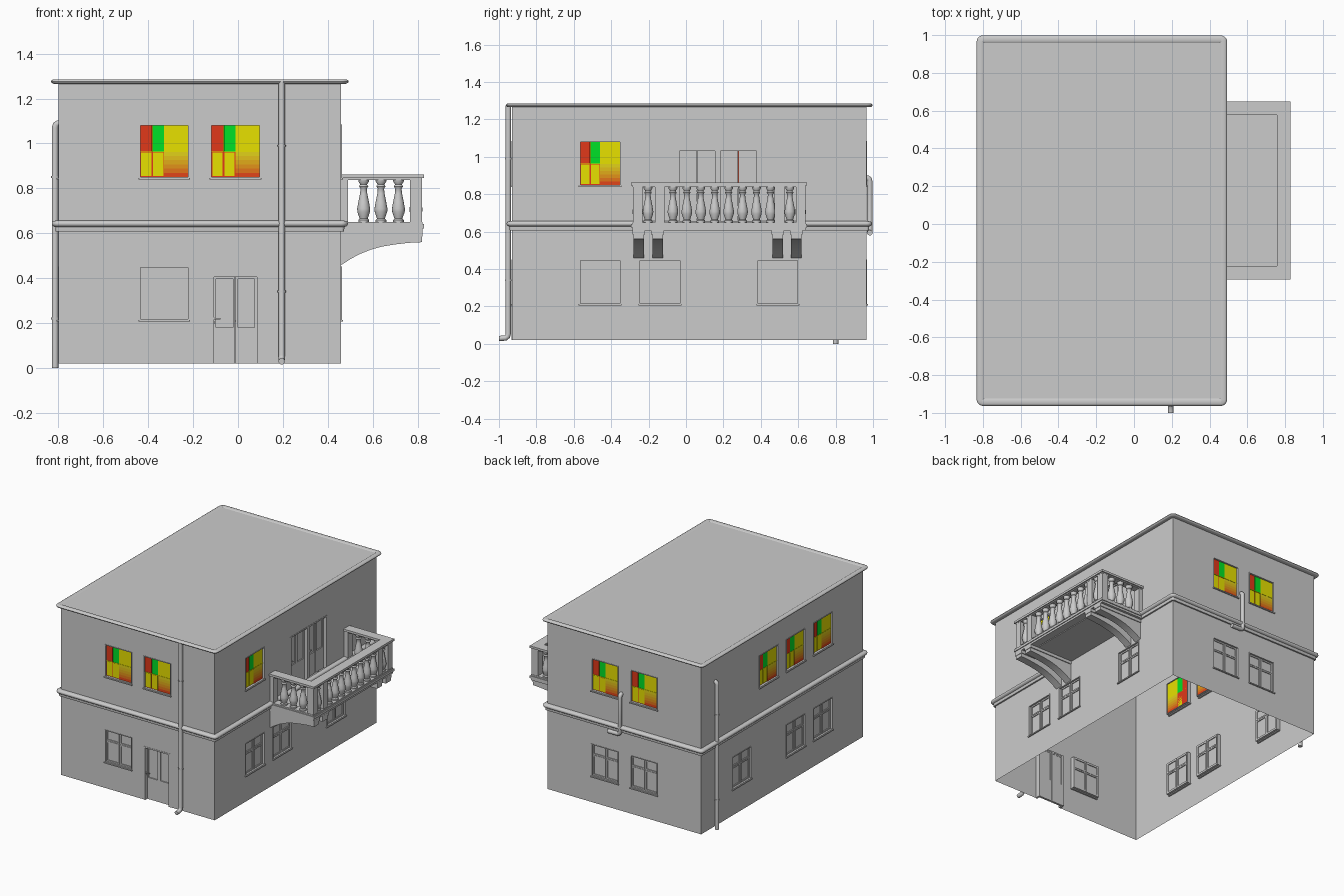
import bpy, bmesh, math
from mathutils import Matrix, Vector

if "Cube" in bpy.data.objects:
    bpy.data.objects.remove(bpy.data.objects["Cube"])

X0, X1, Y0, Y1 = -0.80, 0.46, -0.93, 0.965    # wall planes
ZB, ZT = 0.02, 1.28


def finish(name, bm, mats=(), smooth=False, recalc=True):
    if recalc:
        bmesh.ops.recalc_face_normals(bm, faces=bm.faces)
    me = bpy.data.meshes.new(name)
    bm.to_mesh(me)
    bm.free()
    for m in mats:
        me.materials.append(m)
    return place(name, me, Matrix(), smooth)


def place(name, me, M, smooth=False):
    ob = bpy.data.objects.new(name, me)
    bpy.context.collection.objects.link(ob)
    ob.matrix_world = M
    if smooth:
        bpy.ops.object.select_all(action='DESELECT')
        ob.select_set(True)
        bpy.context.view_layer.objects.active = ob
        bpy.ops.object.shade_smooth_by_angle(angle=math.radians(40))
    return ob


def box(bm, x0, x1, y0, y1, z0, z1, mi=0):
    M = Matrix.Translation(((x0+x1)/2, (y0+y1)/2, (z0+z1)/2)) @ Matrix.Diagonal((x1-x0, y1-y0, z1-z0, 1))
    r = bmesh.ops.create_cube(bm, size=1, matrix=M)
    for f in {f for v in r['verts'] for f in v.link_faces}:
        f.material_index = mi


def border(bm, x0, x1, z0, z1, t, y0, y1, mi=0):
    box(bm, x0, x0+t, y0, y1, z0, z1, mi)
    box(bm, x1-t, x1, y0, y1, z0, z1, mi)
    box(bm, x0+t, x1-t, y0, y1, z0, z0+t, mi)
    box(bm, x0+t, x1-t, y0, y1, z1-t, z1, mi)


def mat(name, r, g, b):
    m = bpy.data.materials.new(name)
    m.diffuse_color = (r, g, b, 1)
    m.use_nodes = True
    m.node_tree.nodes["Principled BSDF"].inputs["Base Color"].default_value = m.diffuse_color
    return m


# window and door meshes: x along the wall, -y outwards
W, H = 0.222, 0.24
grey = mat("grey", 0.8, 0.8, 0.8)
yellow = mat("yellow", 0.8, 0.75, 0.0)
red = mat("red", 0.75, 0.04, 0.01)
green = mat("green", 0.0, 0.75, 0.02)
fade = [mat(f"fade_{i}", 0.75, 0.06 + 0.115*i, 0.01) for i in range(6)]


def window_shell():
    bm = bmesh.new()
    border(bm, 0, W, 0, H, 0.005, -0.003, 0.03)
    box(bm, -0.004, W+0.004, -0.009, 0.012, -0.006, 0.002)
    return bm


# plain casement window
bm = window_shell()
for a in (0.006, 0.113):
    border(bm, a, a+0.103, 0.005, 0.155, 0.010, 0.010, 0.03)
    border(bm, a, a+0.103, 0.157, H-0.005, 0.010, 0.010, 0.03)
box(bm, 0.005, W-0.005, 0.016, 0.024, 0.005, H-0.005)
plain_win = finish("window_front_lower", bm)

# coloured window
bm = window_shell()
y0, y1, mid, tr = 0.010, 0.024, 0.110, 0.118
box(bm, 0.005, 0.057, y0, y1, tr, H-0.005, 2)
box(bm, 0.060, mid, y0, y1, tr, H-0.005, 3)
box(bm, mid, W-0.005, y0, y1, tr, H-0.005, 1)
for i in range(6):
    h = (tr-0.005)/6
    box(bm, mid, W-0.005, y0, y1, 0.005+i*h, 0.005+(i+1)*h, 4+i)
box(bm, 0.005, mid, y0+0.004, y1, 0.005, tr, 2)
for a in (0.008, 0.061):
    box(bm, a, a+0.046, y0, y1, 0.010, tr-0.004, 1)
box(bm, 0.005, W-0.005, y0-0.002, y1, tr-0.002, tr+0.002, 1)
colour_win = finish("window_front_upper", bm, [grey, yellow, red, green] + fade)

# double door
DW, DH = 0.22, 0.395
bm = bmesh.new()
box(bm, 0, 0.014, -0.002, 0.04, 0, DH)
box(bm, DW-0.014, DW, -0.002, 0.04, 0, DH)
box(bm, 0.014, DW-0.014, -0.002, 0.04, DH-0.010, DH)
for a in (0.014, 0.111):
    box(bm, a, a+0.095, 0.022, 0.038, 0, 0.15)
    border(bm, a, a+0.095, 0.15, DH-0.010, 0.010, 0.022, 0.038)
    box(bm, a+0.010, a+0.085, 0.030, 0.036, 0.16, DH-0.02)
box(bm, 0.010, 0.045, 0.002, 0.008, 0.196, 0.203)
box(bm, 0.012, 0.018, 0.002, 0.024, 0.195, 0.204)
box(bm, 0.012, 0.019, 0.015, 0.024, 0.178, 0.186)
door = finish("door_front", bm)

# walls with openings; entries are (u, z, mesh)
ZL, ZU = 0.212, 0.845
P, C, D = plain_win.data, colour_win.data, door.data
sides = {
    "front": (0, -Y0, X0, X1, [(-0.44, ZL, P), (-0.44, ZU, C), (-0.122, ZU, C), (-0.122, ZB, D)]),
    "right": (90, X1, Y0, Y1, [(-0.57, ZL, P), (-0.25, ZL, P), (0.38, ZL, P), (-0.57, ZU, C),
                               (-0.05, 0.645, D), (0.17, 0.645, D)]),
    "back": (180, Y1, -X1, -X0, [(u, z, m) for u in (-0.10, 0.22) for z, m in ((ZL, P), (ZU, C))]),
    "left": (-90, -X0, -Y1, -Y0, [(-0.60, ZL, P), (0.03, ZL, P), (0.35, ZL, P),
                                  (-0.285, ZU, C), (0.03, ZU, C), (0.35, ZU, C)]),
}
for side, (ang, dist, ua, ub, items) in sides.items():
    M = Matrix.Rotation(math.radians(ang), 4, 'Z') @ Matrix.Translation((0, -dist, 0))
    holes = [(u, u+(DW if m is D else W), z, z+(DH if m is D else H)) for u, z, m in items]
    us = sorted({ua, ub} | {h[0] for h in holes} | {h[1] for h in holes})
    zs = sorted({ZB, ZT} | {h[2] for h in holes} | {h[3] for h in holes})
    bm = bmesh.new()
    for a, b in zip(us, us[1:]):
        for c, d in zip(zs, zs[1:]):
            m, n = (a+b)/2, (c+d)/2
            if not any(h[0] < m < h[1] and h[2] < n < h[3] for h in holes):
                bm.faces.new([bm.verts.new((p, 0, q)) for p, q in ((a, c), (b, c), (b, d), (a, d))])
    bmesh.ops.remove_doubles(bm, verts=bm.verts, dist=1e-5)
    finish("wall_" + side, bm, recalc=False).matrix_world = M
    for i, (u, z, me) in enumerate(items):
        kind = "door" if me is D else "window"
        place(f"{kind}_{side}_{i}", me, M @ Matrix.Translation((u, 0, z)))
for ob in (plain_win, colour_win, door):    # drop the templates, their meshes stay in use
    bpy.data.objects.remove(ob)

# roof sheet
bm = bmesh.new()
bm.faces.new([bm.verts.new(p) for p in ((X0, Y0, ZT), (X1, Y0, ZT), (X1, Y1, ZT), (X0, Y1, ZT))])
finish("roof", bm, recalc=False)


# mouldings swept round the house with rounded corners
def band(name, profile):
    bm = bmesh.new()
    rings = []
    for o, z in profile:
        ring = []
        for k, (cx, cy) in enumerate(((X1, Y1), (X0, Y1), (X0, Y0), (X1, Y0))):
            for s in range(6):
                a = math.pi/2 * (k + s/5)
                ring.append(bm.verts.new((cx+o*math.cos(a), cy+o*math.sin(a), z)))
        rings.append(ring)
    for r, q in zip(rings, rings[1:]):
        for i in range(len(r)):
            j = (i+1) % len(r)
            bm.faces.new((r[i], r[j], q[j], q[i]))
    finish(name, bm, smooth=True, recalc=False)


band("belt_moulding", [(0.001, .607), (.012, .607), (.014, .622), (.014, .628), (.022, .630), (.028, .636),
                       (.030, .643), (.027, .651), (.020, .655), (.001, .657)])
band("roof_cornice", [(0.001, 1.266), (.022, 1.266), (.030, 1.270), (.033, 1.276), (.030, 1.282),
                      (.022, 1.286), (.004, 1.286), (-.006, 1.280)])


# lathed parts
def lathe_mesh(name, profile, seg=14):
    bm = bmesh.new()
    vs = [bm.verts.new((r, 0, z)) for r, z in profile]
    es = [bm.edges.new(p) for p in zip(vs, vs[1:])]
    bmesh.ops.spin(bm, geom=vs+es, axis=(0, 0, 1), cent=(0, 0, 0), steps=seg, angle=2*math.pi)
    bmesh.ops.remove_doubles(bm, verts=bm.verts, dist=1e-5)
    return finish(name, bm, smooth=True)


# balcony: floor, kerb, handrail, posts
BX, BY0, BY1, RW = 0.828, -0.293, 0.648, 0.07
bm = bmesh.new()
box(bm, X1, BX-RW, BY0+RW, BY1-RW, 0.607, 0.622)
finish("balcony_floor", bm)


def u_frame(name, z0, z1, d):
    bm = bmesh.new()
    pts = [(X1, BY0+d), (BX-d, BY0+d), (BX-d, BY1-d), (X1, BY1-d),
           (X1, BY1-RW+d), (BX-RW+d, BY1-RW+d), (BX-RW+d, BY0+RW-d), (X1, BY0+RW-d)]
    f = bm.faces.new([bm.verts.new((x, y, z0)) for x, y in pts])
    r = bmesh.ops.extrude_face_region(bm, geom=[f])
    bmesh.ops.translate(bm, vec=(0, 0, z1-z0), verts=[v for v in r['geom'] if isinstance(v, bmesh.types.BMVert)])
    finish(name, bm)


u_frame("balcony_kerb_lower", 0.607, 0.622, 0.006)
u_frame("balcony_kerb_upper", 0.622, 0.640, 0.0)
u_frame("balcony_kerb_step", 0.640, 0.650, 0.006)
u_frame("handrail_lower", 0.838, 0.846, 0.008)
u_frame("handrail", 0.846, 0.862, 0.0)

rx, ra, rb = BX-RW/2, BY0+RW/2, BY1-RW/2
bm = bmesh.new()
for x, y in ((rx, ra), (rx, rb), (rx, -0.14), (rx, 0.50)):
    box(bm, x-0.026, x+0.026, y-0.026, y+0.026, 0.645, 0.842)
for y in (ra, rb):
    box(bm, X1, X1+0.03, y-0.026, y+0.026, 0.645, 0.842)
finish("balcony_posts", bm)

bal = lathe_mesh("baluster", [(0, 0), (.024, 0), (.024, .012), (.018, .018), (.021, .028), (.028, .048), (.029, .062),
                              (.024, .09), (.016, .13), (.014, .152), (.021, .162), (.015, .170), (.024, .184),
                              (.024, .194), (0, .194)])
spots = [(rx, y) for y in (-0.203, 0.555)] + [(rx, -0.07+0.0745*i) for i in range(8)]
spots += [(x, y) for x in (0.56, 0.637, 0.715) for y in (ra, rb)]
for i, (x, y) in enumerate(spots):
    place(f"baluster_{i}", bal.data, Matrix.Translation((x, y, 0.647)))
bpy.data.objects.remove(bal)

# curved brackets under the balcony
curve = [(.82, .56), (.76, .557), (.70, .550), (.64, .540), (.59, .526), (.54, .506), (.50, .484), (.46, .458)]
for i, yc in enumerate((-0.252, -0.152, 0.49, 0.59)):
    bm = bmesh.new()
    f = bm.faces.new([bm.verts.new((x, yc-0.028, z)) for x, z in [(.46, .607), (.82, .607)] + curve])
    r = bmesh.ops.extrude_face_region(bm, geom=[f])
    bmesh.ops.translate(bm, vec=(0, 0.056, 0), verts=[v for v in r['geom'] if isinstance(v, bmesh.types.BMVert)])
    box(bm, X1, 0.823, yc-0.034, yc+0.034, 0.585, 0.607)
    finish(f"bracket_{i}", bm, smooth=True)


# drain pipes
def pipe(name, pts, r=0.015):
    cu = bpy.data.curves.new(name, 'CURVE')
    cu.dimensions, cu.bevel_depth, cu.bevel_resolution, cu.use_fill_caps = '3D', r, 3, True
    s = cu.splines.new('POLY')
    s.points.add(len(pts)-1)
    for p, c in zip(s.points, pts):
        p.co = (*c, 1)
    ob = place(name, cu, Matrix())
    bpy.ops.object.select_all(action='DESELECT')
    ob.select_set(True)
    bpy.context.view_layer.objects.active = ob
    bpy.ops.object.convert(target='MESH')
    bpy.ops.object.shade_smooth_by_angle(angle=math.radians(40))


px, bx = 0.195, -0.147
pipe("front_drainpipe", [(px, -.950, 1.275), (px, -.950, .055), (px, -.954, .040), (px, -.965, .031), (px, -1.0, .029)])
pipe("left_drainpipe", [(-.79, .80, 1.09), (-.803, .80, 1.089), (-.812, .80, 1.083), (-.815, .80, 1.07), (-.815, .80, 0)])
pipe("back_pipe", [(bx, .955, .888), (bx, .972, .887), (bx, .980, .881), (bx, .983, .868), (bx, .983, .612),
                   (bx+.005, .983, .600), (bx+.018, .983, .594), (bx+.095, .983, .594)])

# pipe clips
clip = lathe_mesh("pipe_clip", [(.013, -.004), (.018, -.004), (.018, .004), (.013, .004)], 12)
for i, p in enumerate(((px, -.95, 0.99), (px, -.95, 0.34), (-.815, .80, 0.85), (-.815, .80, 0.22))):
    place(f"pipe_clip_{i}", clip.data, Matrix.Translation(p))
bpy.data.objects.remove(clip)
